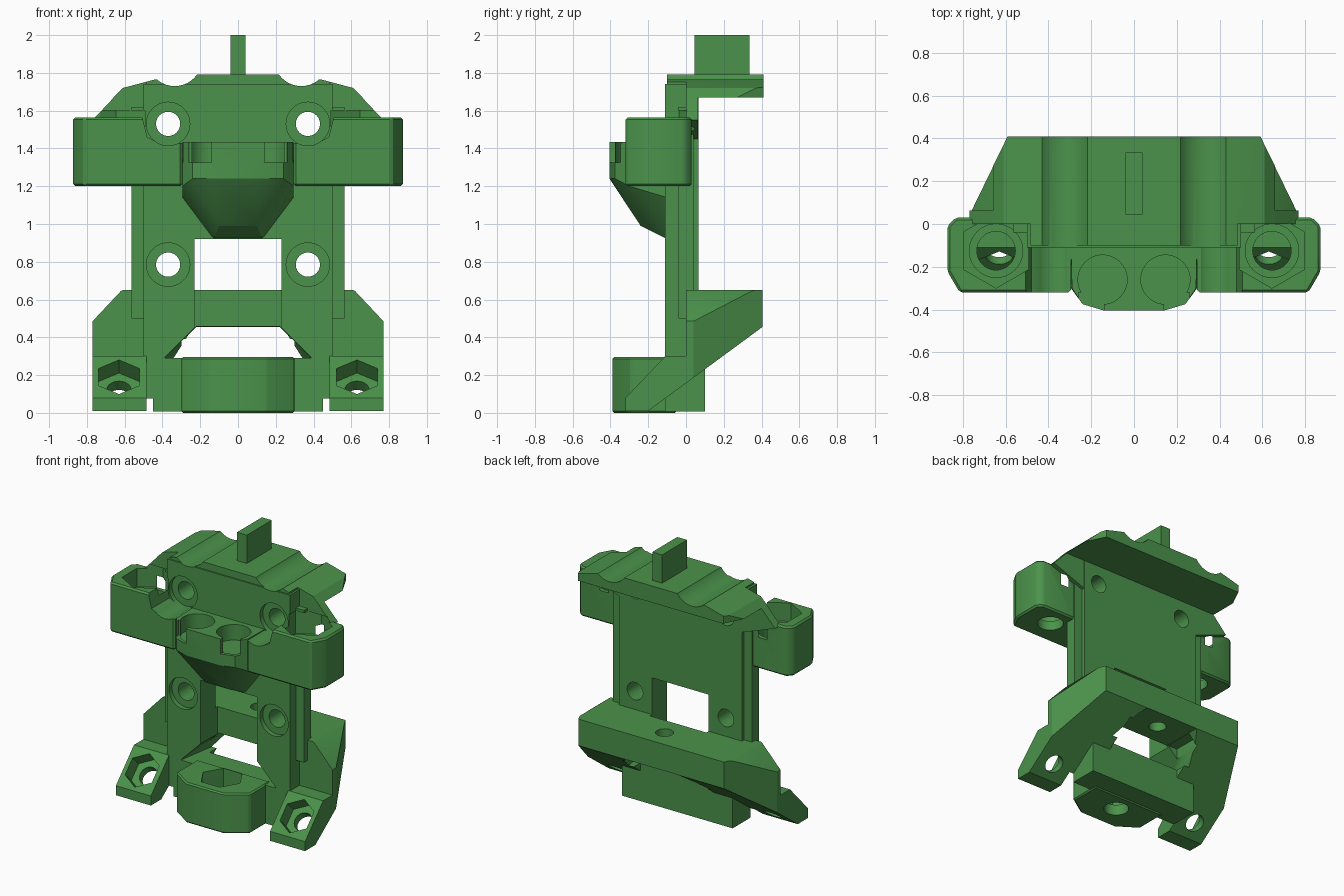
import bpy, bmesh, math
from mathutils import Vector, Matrix

if "Cube" in bpy.data.objects:
    bpy.data.objects.remove(bpy.data.objects["Cube"])

green = bpy.data.materials.new("matte green")
green.diffuse_color = (0.07, 0.29, 0.07, 1)
green.use_nodes = True
green.node_tree.nodes["Principled BSDF"].inputs["Base Color"].default_value = green.diffuse_color


def make(name, bm):
    bmesh.ops.recalc_face_normals(bm, faces=bm.faces[:])
    me = bpy.data.meshes.new(name)
    bm.to_mesh(me)
    bm.free()
    me.materials.append(green)
    ob = bpy.data.objects.new(name, me)
    bpy.context.collection.objects.link(ob)
    return ob


def prism(name, pts, axis, a, b, bevel=0):
    """Outline extruded along an axis; outline is in the other two axes."""
    place = {'x': lambda p, t: (t, p[0], p[1]),
             'y': lambda p, t: (p[0], t, p[1]),
             'z': lambda p, t: (p[0], p[1], t)}[axis]
    bm = bmesh.new()
    lo = [bm.verts.new(place(p, a)) for p in pts]
    hi = [bm.verts.new(place(p, b)) for p in pts]
    n = len(pts)
    bm.faces.new(lo)
    bm.faces.new(hi[::-1])
    for i in range(n):
        bm.faces.new((lo[i], lo[(i + 1) % n], hi[(i + 1) % n], hi[i]))
    if bevel:
        bmesh.ops.recalc_face_normals(bm, faces=bm.faces[:])
        bmesh.ops.bevel(bm, geom=bm.edges[:], offset=bevel, segments=1, affect='EDGES')
    return make(name, bm)


def box(name, x0, x1, y0, y1, z0, z1):
    return prism(name, [(x0, y0), (x1, y0), (x1, y1), (x0, y1)], 'z', z0, z1)


def hull(name, pts):
    bm = bmesh.new()
    for p in pts:
        bm.verts.new(p)
    r = bmesh.ops.convex_hull(bm, input=bm.verts[:])
    junk = [v for v in r['geom_interior'] + r['geom_unused'] if isinstance(v, bmesh.types.BMVert)]
    bmesh.ops.delete(bm, geom=list(set(junk)), context='VERTS')
    bmesh.ops.dissolve_limit(bm, angle_limit=0.01, verts=bm.verts[:], edges=bm.edges[:])
    return make(name, bm)


def rod(name, a, b, r, sides=40, spin=0):
    a, b = Vector(a), Vector(b)
    d = b - a
    bm = bmesh.new()
    m = Matrix.Translation((a + b) / 2) @ d.to_track_quat('Z', 'Y').to_matrix().to_4x4() @ Matrix.Rotation(spin, 4, 'Z')
    bmesh.ops.create_cone(bm, cap_ends=True, segments=sides, radius1=r, radius2=r, depth=d.length, matrix=m)
    return make(name, bm)


def combine(target, other, op):
    mod = target.modifiers.new("join", 'BOOLEAN')
    mod.operation, mod.object, mod.solver = op, other, 'EXACT'
    bpy.context.view_layer.objects.active = target
    bpy.ops.object.modifier_apply(modifier=mod.name)
    bpy.data.objects.remove(other)


def both(pts):
    """Mirror a half outline to a closed symmetric one."""
    return pts + [(-x, y) for x, y in reversed(pts)]


def mirror3(pts):
    return [(s * x, y, z) for x, y, z in pts for s in (1, -1)]


# back plate with side rails
bracket = box("bracket", -0.5, 0.5, -0.11, 0.065, 0.29, 1.74)
add = lambda o: combine(bracket, o, 'UNION')
cut = lambda o: combine(bracket, o, 'DIFFERENCE')
add(box("side_rails", -0.565, 0.565, -0.04, 0.04, 0.5, 1.62))

# sloped lower body with feet
base = prism("base", [(-0.32, 0.01), (-0.32, 0.08), (-0.11, 0.30), (0, 0.30), (0, 0.65),
                      (0.405, 0.65), (0.405, 0.455), (-0.2, 0.01)], 'x', -0.77, 0.77)
combine(base, prism("front_outline", both([(0.775, -0.1), (0.775, 0.48), (0.62, 0.645), (0.6, 0.655)]),
                    'y', -0.6, 0.6), 'INTERSECT')
combine(base, prism("plan_outline", both([(0.775, -0.5), (0.775, 0.03), (0.59, 0.41)]),
                    'z', -0.2, 1), 'INTERSECT')
combine(base, box("foot_gap", -0.485, 0.485, -0.5, -0.11, -0.1, 0.6), 'DIFFERENCE')
add(base)
add(box("bottom_bar", -0.45, 0.45, -0.11, 0.1, 0.008, 0.29))

# windows through the plate and the base
cut(box("window", -0.23, 0.23, -0.3, 0.09, 0.29, 0.92))
cut(hull("flared_window", mirror3([(0.39, -0.12, 0.29), (0.22, -0.12, 0.46),
                                   (0.29, 0.5, 0.29), (0.22, 0.5, 0.455)])))
cut(box("underside_gap", -0.3, 0.3, 0.1, 0.32, -0.1, 0.455))

# front nut block
add(prism("front_block", both([(0.3, -0.05), (0.3, -0.29), (0.15, -0.39)]), 'z', 0.0, 0.295, 0.01))
cut(rod("nut_pocket", (0, -0.19, 0.08), (0, -0.19, 0.5), 0.15, 6, math.pi / 6))
cut(rod("bolt_hole", (0, -0.19, -0.1), (0, -0.19, 0.2), 0.085))

# top cap with plan-shaped corners
cap = prism("cap", both([(0.66, 1.67), (0.61, 1.72), (0.44, 1.765), (0.23, 1.792)]), 'y', -0.1, 0.41)
combine(cap, prism("cap_plan", both([(0.485, -0.2), (0.485, 0), (0.7, 0), (0.7, 0.19), (0.59, 0.411)]),
                   'z', 1.5, 2), 'INTERSECT')
add(cap)
add(prism("cap_wings", both([(0.5, 1.45), (0.77, 1.55), (0.61, 1.72), (0.48, 1.74)]), 'y', 0.0, 0.064))
add(box("top_fin", -0.04, 0.04, 0.045, 0.335, 1.7, 2.0))

# side arms with nut towers
for s in (1, -1):
    arm = prism("arm", [(s * x, y) for x, y in [(0.295, -0.32), (0.815, -0.32), (0.873, -0.22), (0.873, -0.01),
                        (0.835, 0.03), (0.45, 0.03), (0.295, -0.05)]], 'z', 1.2, 1.565, 0.012)
    combine(arm, prism("arm_step", [(s * x, z) for x, z in [(0.1, 1.43), (0.42, 1.43), (0.48, 1.46),
                       (0.515, 1.6), (0.1, 1.6)]], 'y', -0.6, -0.105), 'DIFFERENCE')
    add(arm)

# tapered centre holder
plan = [(0.295, -0.1), (0.29, -0.3), (0.24, -0.375), (0.14, -0.405)]
add(hull("centre_holder", mirror3(
    [(x, y, 1.435) for x, y in plan] + [(x, y, 1.24) for x, y in plan[2:]] +
    [(0.295, -0.3, 1.2), (0.295, -0.1, 1.14), (0.1, -0.24, 0.99), (0.13, -0.1, 0.92)])))

for s in (1, -1):
    # cap groove
    cut(rod("groove", (s * 0.335, -0.3, 1.875), (s * 0.335, 0.6, 1.875), 0.145))
    # centre holder sockets, open at the front
    cut(rod("socket", (s * 0.147, -0.26, 1.32), (s * 0.147, -0.26, 1.6), 0.115))
    cut(box("socket_slot", s * 0.2 - 0.06, s * 0.2 + 0.06, -0.5, -0.32, 1.325, 1.6))
    # tower nut pocket and bore
    x, y = s * 0.645, -0.125
    cut(rod("tower_hex", (x, y, 1.43), (x, y, 1.6), 0.175, 6))
    cut(rod("tower_bore", (x, y, 1.27), (x, y, 1.6), 0.125))
    cut(rod("tower_hole", (x, y, 1.0), (x, y, 1.6), 0.09))
    # countersunk mounting holes
    for z in (0.785, 1.53):
        cut(rod("counterbore", (s * 0.37, -0.6, z), (s * 0.37, -0.075, z), 0.115))
        cut(rod("screw_hole", (s * 0.37, -0.6, z), (s * 0.37, 0.3, z), 0.064))
    # slanted foot hex pocket and hole
    c, d = Vector((s * 0.63, -0.215, 0.19)), Vector((0, -0.72, 0.69))
    cut(rod("foot_hex", c - d * 0.1, c + d * 0.3, 0.125, 6))
    cut(rod("foot_hole", c - d * 0.6, c + d * 0.1, 0.065))

# vertical hole in rear beam
cut(rod("beam_hole", (0, 0.25, 0.4), (0, 0.25, 0.8), 0.06))

bpy.ops.object.select_all(action='DESELECT')
bracket.select_set(True)
bpy.context.view_layer.objects.active = bracket
bpy.ops.object.shade_smooth_by_angle(angle=math.radians(25))
